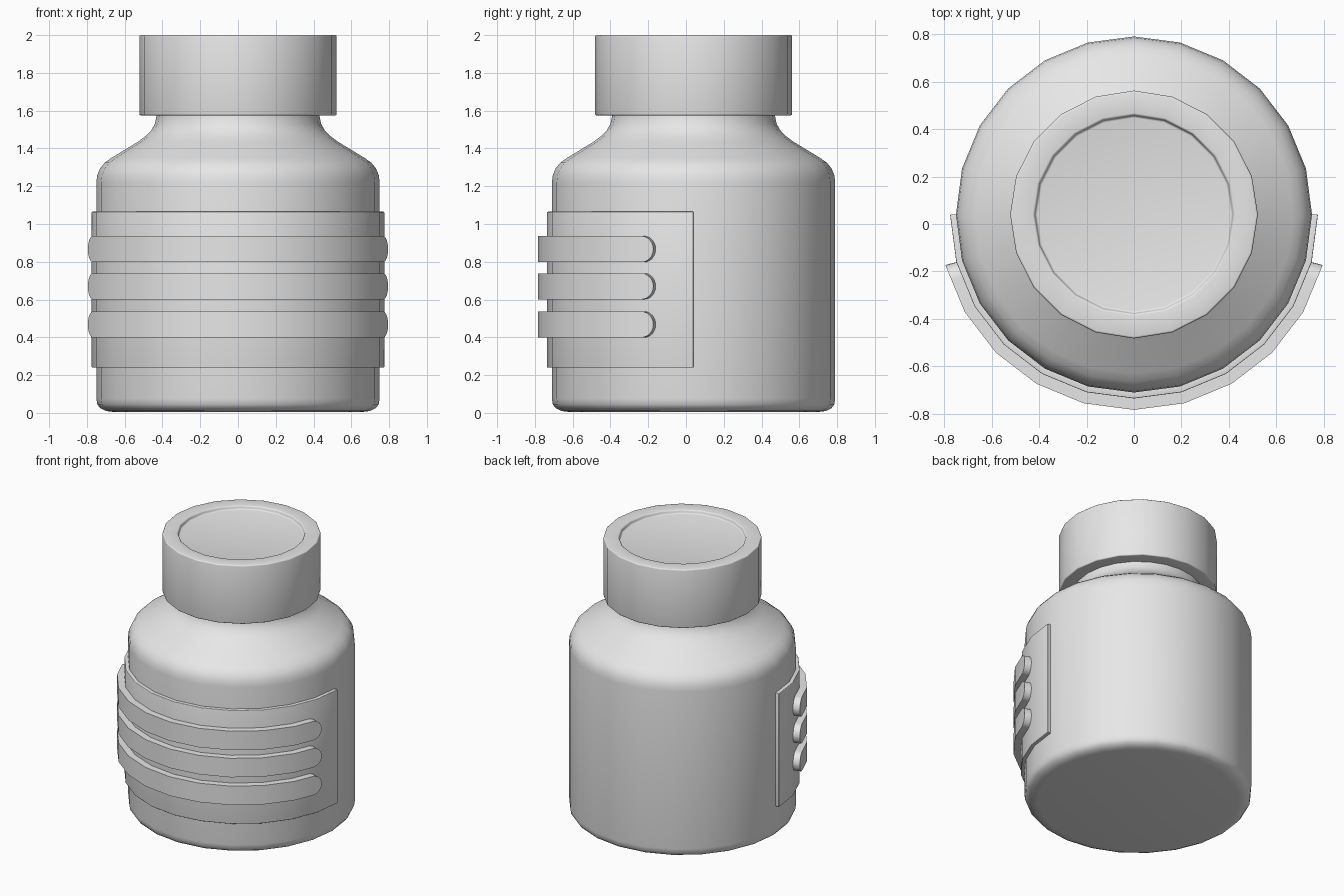
import bpy, bmesh
from math import sin, cos, pi, radians, degrees

if "Cube" in bpy.data.objects:
    bpy.data.objects.remove(bpy.data.objects["Cube"])

CENTRE_Y = 0.04
STEP = 15          # degrees per body facet

grey = bpy.data.materials.new("plain grey")
grey.use_nodes = True
grey.diffuse_color = (0.8, 0.8, 0.8, 1)
grey.node_tree.nodes["Principled BSDF"].inputs["Base Color"].default_value = (0.8, 0.8, 0.8, 1)


def finish(name, bm, bevel=0):
    """Clean up, soften hard edges and turn the bmesh into a shaded object."""
    bmesh.ops.remove_doubles(bm, verts=bm.verts, dist=0.0005)
    bmesh.ops.recalc_face_normals(bm, faces=bm.faces)
    if bevel:
        hard = [e for e in bm.edges if e.calc_face_angle(0) > radians(45)]
        bmesh.ops.bevel(bm, geom=hard, offset=bevel, segments=3, profile=0.5, affect='EDGES')
    mesh = bpy.data.meshes.new(name)
    bm.to_mesh(mesh)
    bm.free()
    mesh.materials.append(grey)
    obj = bpy.data.objects.new(name, mesh)
    obj.location.y = CENTRE_Y
    bpy.context.collection.objects.link(obj)
    bpy.ops.object.select_all(action='DESELECT')
    obj.select_set(True)
    bpy.context.view_layer.objects.active = obj
    bpy.ops.object.shade_smooth_by_angle(angle=radians(32))
    return obj


def lathe(name, profile, sides, bevel=0):
    """Closed solid of revolution from (radius, height) points."""
    bm = bmesh.new()
    rings = [[bm.verts.new((r * sin(2 * pi * i / sides), r * cos(2 * pi * i / sides), z))
              for i in range(sides)] for r, z in profile]
    for low, high in zip(rings, rings[1:]):
        for i in range(sides):
            j = (i + 1) % sides
            bm.faces.new((low[i], low[j], high[j], high[i]))
    bm.faces.new(rings[0])
    bm.faces.new(rings[-1])
    return finish(name, bm, bevel)


def wrap(name, columns, z, inner, outer, bevel=0):
    """Plate wrapped round the faceted front; columns are (angle, half height)."""
    bm = bmesh.new()
    rows = []
    for a, h in columns:
        # keep in-between columns on the flat facet
        flat = cos(radians(STEP / 2)) / cos(radians(a % STEP - STEP / 2))
        rows.append([bm.verts.new((r * flat * cos(radians(a)), -r * flat * sin(radians(a)), z + s * h))
                     for r, s in ((inner, -1), (outer, -1), (outer, 1), (inner, 1))])
    for p, q in zip(rows, rows[1:]):
        for i in range(4):
            j = (i + 1) % 4
            bm.faces.new((p[i], p[j], q[j], q[i]))
    bm.faces.new(rows[0])
    bm.faces.new(rows[-1])
    bmesh.ops.dissolve_degenerate(bm, dist=0.0002, edges=bm.edges)
    return finish(name, bm, bevel)


# Bottle body with rounded foot, shoulder and neck
lathe("bottle_body", [
    (0.66, 0.005), (0.70, 0.01), (0.73, 0.025), (0.745, 0.045), (0.75, 0.075),
    (0.75, 1.22), (0.745, 1.26), (0.73, 1.295), (0.705, 1.325), (0.67, 1.35),
    (0.53, 1.435), (0.49, 1.465), (0.46, 1.495), (0.44, 1.53), (0.43, 1.58), (0.43, 1.7)], 24)

# Screw cap with a shallow recessed lid
lathe("cap", [(0.42, 1.575), (0.522, 1.575), (0.522, 2.0), (0.42, 2.0), (0.415, 1.975)], 20, 0.008)

# Front label
wrap("label", [(a, 0.413) for a in range(0, 181, STEP)], 0.652, 0.74, 0.775, 0.004)

# Three raised bands with round ends
HALF, OUTER = 0.069, 0.823
turns = [radians(t) for t in range(0, 91, 15)]
end = [(STEP + degrees(HALF * (1 - cos(t)) / OUTER), HALF * max(sin(t), 0.005)) for t in turns]
band = end + [(a, HALF) for a in range(30, 151, STEP)] + [(180 - a, h) for a, h in reversed(end)]
for part, z in (("lower", 0.468), ("middle", 0.67), ("upper", 0.867)):
    wrap(part + "_band", band, z, 0.765, OUTER)
